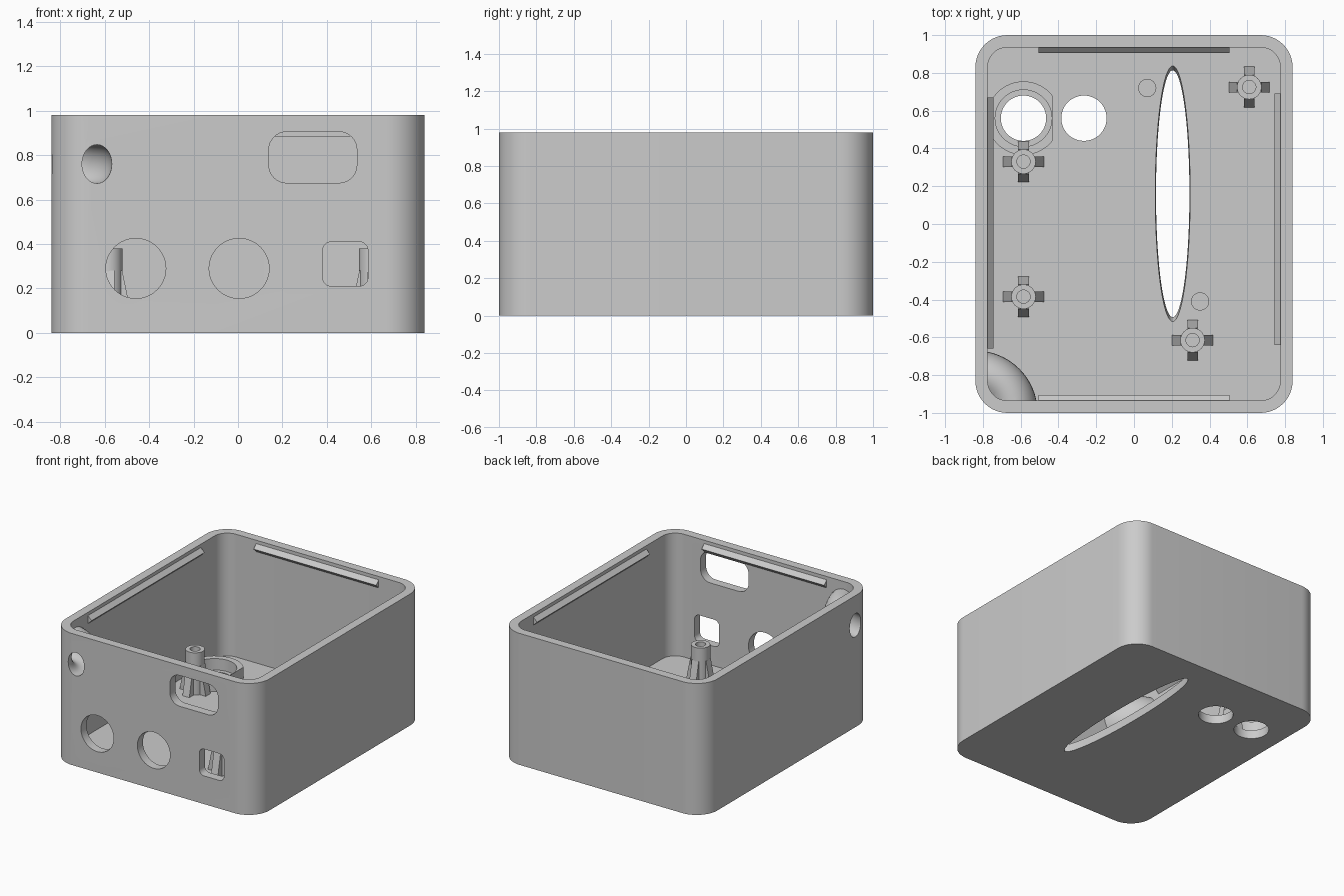
import bpy, bmesh, math
from mathutils import Matrix, Vector

if "Cube" in bpy.data.objects:
    bpy.data.objects.remove(bpy.data.objects["Cube"], do_unlink=True)

HX, HY, H = 0.84, 1.0, 0.98      # half width, half depth, height
WALL, FLOOR = 0.065, 0.065

grey = bpy.data.materials.new("plain grey")
grey.use_nodes = True
COLOUR = (0.6, 0.6, 0.6, 1)
grey.diffuse_color = COLOUR
grey.node_tree.nodes["Principled BSDF"].inputs["Base Color"].default_value = COLOUR


def finish(name, bm):
    bmesh.ops.recalc_face_normals(bm, faces=bm.faces)
    me = bpy.data.meshes.new(name)
    bm.to_mesh(me)
    bm.free()
    me.materials.append(grey)
    ob = bpy.data.objects.new(name, me)
    bpy.context.collection.objects.link(ob)
    return ob


def loft(name, lower, upper):
    """Solid between two matching outlines of 3D points."""
    bm = bmesh.new()
    a = [bm.verts.new(p) for p in lower]
    b = [bm.verts.new(p) for p in upper]
    bm.faces.new(a)
    bm.faces.new(b)
    for i in range(len(a)):
        j = (i + 1) % len(a)
        bm.faces.new((a[i], a[j], b[j], b[i]))
    return finish(name, bm)


def ellipse(cx, cy, rx, ry, n=48):
    return [(cx + rx * math.cos(2 * math.pi * i / n),
             cy + ry * math.sin(2 * math.pi * i / n)) for i in range(n)]


def rounded(cx, cy, hx, hy, r, n=12):
    pts = []
    for q, (sx, sy) in enumerate([(1, 1), (-1, 1), (-1, -1), (1, -1)]):
        for i in range(n + 1):
            t = (q + i / n) * math.pi / 2
            pts.append((cx + sx * (hx - r) + r * math.cos(t),
                        cy + sy * (hy - r) + r * math.sin(t)))
    return pts


def upright(name, outline, z0, z1):
    return loft(name, [(x, y, z0) for x, y in outline], [(x, y, z1) for x, y in outline])


def through_front(outline):
    return loft("cutter", [(x, -HY - 0.1, z) for x, z in outline],
                [(x, -HY + 0.15, z) for x, z in outline])


def torus(name, centre, major, minor, tall, n=64, m=32):
    bm = bmesh.new()
    rings = []
    for i in range(n):
        turn = Matrix.Rotation(2 * math.pi * i / n, 3, 'Z')
        rings.append([bm.verts.new(Vector(centre) + turn @ Vector((major + x, 0, z)))
                      for x, z in ellipse(0, 0, minor, minor * tall, m)])
    for i in range(n):
        a, b = rings[i], rings[(i + 1) % n]
        for j in range(m):
            k = (j + 1) % m
            bm.faces.new((a[j], a[k], b[k], b[j]))
    return finish(name, bm)


def cut(target, *tools):
    for tool in tools:
        mod = target.modifiers.new("cut", 'BOOLEAN')
        mod.operation, mod.solver, mod.object = 'DIFFERENCE', 'EXACT', tool
        bpy.context.view_layer.objects.active = target
        bpy.ops.object.modifier_apply(modifier=mod.name)
        bpy.data.objects.remove(tool, do_unlink=True)
    return target


parts = []

# Case shell; the cavity leaves a thickened cord guide in one front corner
corner = (-HX, -HY, 0.76)
cavity = upright("cavity", rounded(0, 0, HX - WALL, HY - WALL, 0.105), FLOOR, H + 0.2)
cut(cavity, torus("guide", corner, 0.205, 0.125, 1.3))
case = upright("case", rounded(0, 0, HX, HY, 0.17), 0, H)
cut(case, cavity, torus("cord_hole", corner, 0.205, 0.067, 1.3))

# Front openings
cut(case,
    through_front(ellipse(-0.46, 0.29, 0.135, 0.135)),
    through_front(ellipse(0.005, 0.29, 0.135, 0.135)),
    through_front(rounded(0.483, 0.31, 0.102, 0.1, 0.04, 6)),
    through_front(rounded(0.337, 0.79, 0.198, 0.115, 0.08, 8)))

# Floor openings: two round holes and a long flared slot
for x in (-0.585, -0.265):
    cut(case, upright("cutter", ellipse(x, 0.56, 0.12, 0.12), -0.1, 0.1))
cut(case, loft("cutter",
               [(x, y, -0.01) for x, y in ellipse(0.205, 0.16, 0.088, 0.65, 96)],
               [(x, y, FLOOR + 0.01) for x, y in ellipse(0.205, 0.16, 0.093, 0.68, 96)]))
parts.append(case)

# Lid snap ridges with a triangular section, one on each inner wall
profile = [(0.01, 0.885), (-0.03, 0.925), (0.01, 0.965)]
for name, angle, wall, start, end in (
        ("left_snap_ridge", 0, HX - WALL, -0.64, 0.69),
        ("back_snap_ridge", 90, HY - WALL, -0.505, 0.505),
        ("right_snap_ridge", 180, HX - WALL, -0.67, 0.66),
        ("front_snap_ridge", 270, HY - WALL, -0.505, 0.505)):
    ridge = loft(name, [(wall + d, start, z) for d, z in profile],
                 [(wall + d, end, z) for d, z in profile])
    ridge.data.transform(Matrix.Rotation(math.radians(angle), 4, 'Z'))
    parts.append(ridge)

# Screw standoffs: a bored tube with four tapering ribs
rib = [(0.045, FLOOR - 0.01), (0.11, FLOOR - 0.01), (0.064, 0.28), (0.045, 0.28)]
for x, y in ((0.61, 0.725), (-0.585, 0.33), (-0.585, -0.385), (0.31, -0.615)):
    tube = upright("standoff", ellipse(x, y, 0.065, 0.065, 32), FLOOR - 0.01, 0.38)
    cut(tube, upright("cutter", ellipse(x, y, 0.035, 0.035, 32), FLOOR, 0.5))
    parts.append(tube)
    for k in range(4):
        fin = loft("standoff_rib", [(d, -0.028, z) for d, z in rib],
                   [(d, 0.028, z) for d, z in rib])
        fin.data.transform(Matrix.Translation((x, y, 0)) @ Matrix.Rotation(k * math.pi / 2, 4, 'Z'))
        parts.append(fin)

# Collar around one floor hole, trimmed flat on one side
collar = upright("hole_collar", ellipse(-0.585, 0.56, 0.195, 0.195), FLOOR - 0.01, 0.15)
cut(collar, upright("cutter", ellipse(-0.585, 0.56, 0.15, 0.15), 0, 0.3),
    upright("cutter", [(-0.432, 0.2), (-0.3, 0.2), (-0.3, 0.9), (-0.432, 0.9)], 0, 0.3))
parts.append(collar)

# Locating pegs on the floor
for x, y in ((0.07, 0.72), (0.35, -0.41)):
    parts.append(upright("locating_peg", ellipse(x, y, 0.048, 0.048, 32), FLOOR - 0.01, 0.13))

# Smooth curved faces, keep edges sharp
bpy.ops.object.select_all(action='DESELECT')
for ob in parts:
    ob.select_set(True)
bpy.context.view_layer.objects.active = case
bpy.ops.object.shade_smooth_by_angle(angle=math.radians(30))
